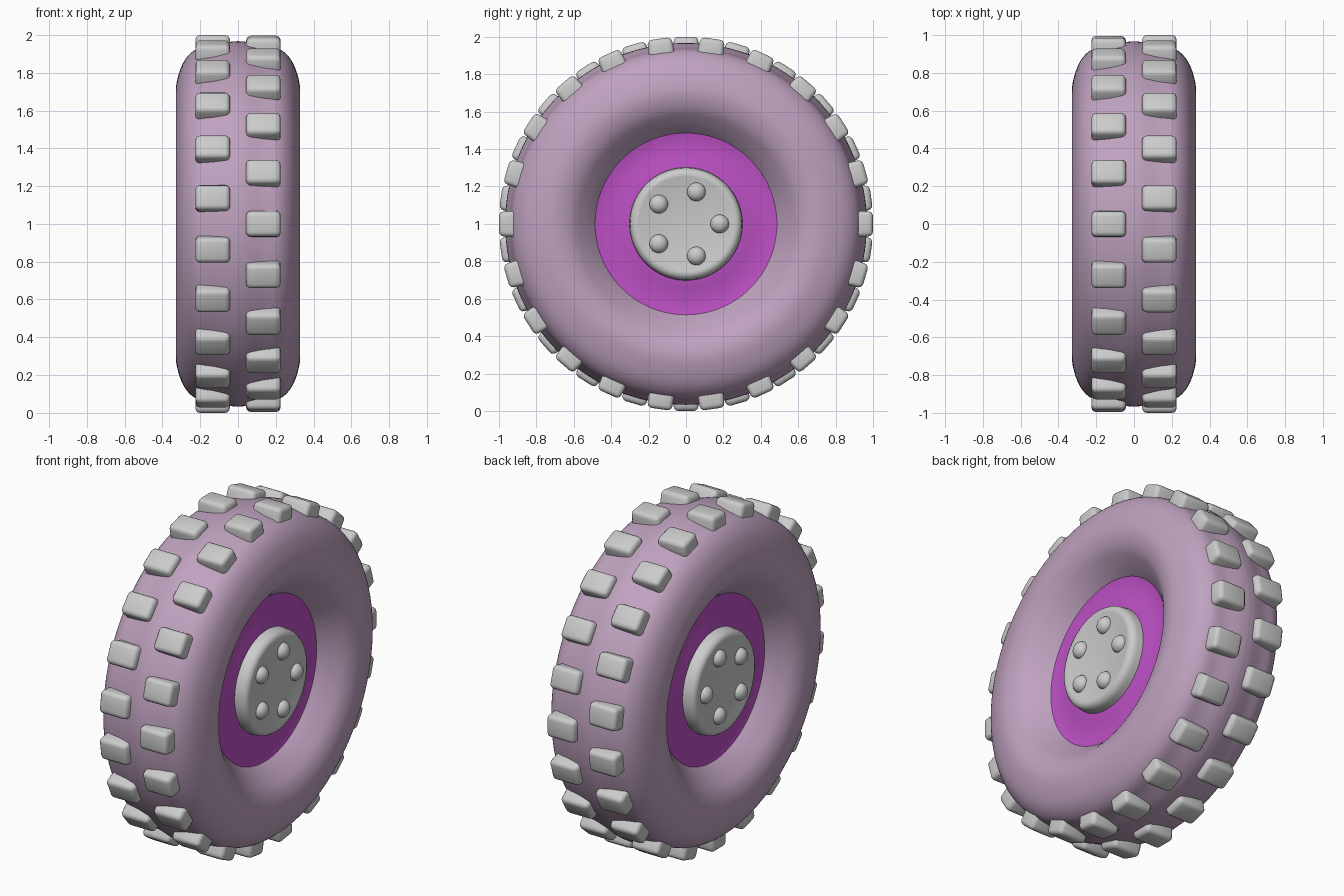
import bpy, bmesh
from math import pi, sin, cos, radians
from mathutils import Matrix, Vector

if "Cube" in bpy.data.objects:
    bpy.data.objects.remove(bpy.data.objects["Cube"])

CENTRE = Vector((0, 0, 1))


def material(name, rgb):
    m = bpy.data.materials.new(name)
    m.diffuse_color = (*rgb, 1)
    m.use_nodes = True
    m.node_tree.nodes["Principled BSDF"].inputs["Base Color"].default_value = m.diffuse_color
    return m


MAUVE = material("mauve_rubber", (0.52, 0.36, 0.52))
MAGENTA = material("magenta_rim", (0.5, 0.08, 0.55))


def finish(name, bm, mat=None, angle=40):
    bmesh.ops.recalc_face_normals(bm, faces=bm.faces)
    mesh = bpy.data.meshes.new(name)
    bm.to_mesh(mesh)
    bm.free()
    ob = bpy.data.objects.new(name, mesh)
    bpy.context.collection.objects.link(ob)
    if mat:
        mesh.materials.append(mat)
    bpy.ops.object.select_all(action='DESELECT')
    ob.select_set(True)
    bpy.context.view_layer.objects.active = ob
    bpy.ops.object.shade_smooth_by_angle(angle=radians(angle))
    return ob


def smooth_path(pts, steps=5):
    """Catmull-Rom curve through the points."""
    p = [Vector(q) for q in pts]
    p = [2 * p[0] - p[1]] + p + [2 * p[-1] - p[-2]]
    out = []
    for a, b, c, d in zip(p, p[1:], p[2:], p[3:]):
        for i in range(steps):
            t = i / steps
            out.append(0.5 * (2 * b + (c - a) * t + (2 * a - 5 * b + 4 * c - d) * t * t
                              + (3 * b - a - 3 * c + d) * t ** 3))
    return [tuple(v) for v in out + [p[-2]]]


def lathe(bm, profile, segs=96):
    """Revolve (x, radius) points about the wheel axle."""
    verts = [bm.verts.new((x, 0, 1 + r)) for x, r in profile]
    edges = [bm.edges.new(e) for e in zip(verts, verts[1:])]
    bmesh.ops.spin(bm, geom=verts + edges, cent=CENTRE, axis=(1, 0, 0),
                   angle=2 * pi, steps=segs, use_merge=True)
    bmesh.ops.remove_doubles(bm, verts=bm.verts, dist=1e-5)


def both_sides(half):
    """Complete a profile that runs from the right side to the middle."""
    return half + [(-x, r) for x, r in reversed(half) if x > 1e-6]


# Tyre: bulging sidewalls with a low ridge between the tread rows
bm = bmesh.new()
lathe(bm, both_sides(smooth_path([
    (0.15, 0.465), (0.19, 0.495), (0.245, 0.545), (0.30, 0.61), (0.327, 0.69),
    (0.32, 0.77), (0.283, 0.865), (0.22, 0.925), (0.13, 0.943), (0.05, 0.962), (0, 0.967)])), 128)
finish("tyre", bm, MAUVE, 60)

# Dished rim
bm = bmesh.new()
lathe(bm, both_sides([(0.19, 0), (0.19, 0.30), (0.178, 0.35), (0.17, 0.42), (0.175, 0.47), (0.182, 0.50)]))
finish("rim", bm, MAGENTA)

for side, label in ((1, "right"), (-1, "left")):
    # Hub cap with rounded edge
    bm = bmesh.new()
    lathe(bm, [(side * x, r) for x, r in
               [(0.255, 0), (0.255, 0.235), (0.262, 0.255), (0.262, 0.27), (0.255, 0.285),
                (0.24, 0.296), (0.22, 0.30), (0.15, 0.305)]])
    finish(f"hub_cap_{label}", bm)

    # Five domed wheel nuts
    bm = bmesh.new()
    for i in range(5):
        a = i * 2 * pi / 5
        m = (Matrix.Translation((side * 0.252, 0.18 * cos(a), 1 + 0.18 * sin(a)))
             @ Matrix.Diagonal((0.042, 0.05, 0.05, 1)))
        bmesh.ops.create_icosphere(bm, subdivisions=3, radius=1, matrix=m)
    finish(f"wheel_nuts_{label}", bm)

    # Row of 22 rounded tread blocks, the rows staggered by half a step
    bm = bmesh.new()
    for i in range(22):
        a = (i + (0.5 if side > 0 else 0)) * 2 * pi / 22
        m = (Matrix.Translation(CENTRE) @ Matrix.Rotation(a, 4, 'X')
             @ Matrix.Translation((side * 0.135, 0, 0.94)) @ Matrix.Diagonal((0.18, 0.13, 0.12, 1)))
        vs = bmesh.ops.create_cube(bm, size=1, matrix=m)['verts']
        # flare the foot of each block slightly
        rot = Matrix.Translation(CENTRE) @ Matrix.Rotation(a, 4, 'X')
        inv = rot.inverted()
        for v in vs:
            q = inv @ v.co
            if q.z < 0.94:
                q.y *= 1.12
                if abs(q.x) < 0.1:
                    q.x -= side * 0.01
                v.co = rot @ q
    bmesh.ops.bevel(bm, geom=bm.edges[:], offset=0.024, segments=3, affect='EDGES', profile=0.5)
    finish(f"tread_blocks_{label}", bm)
